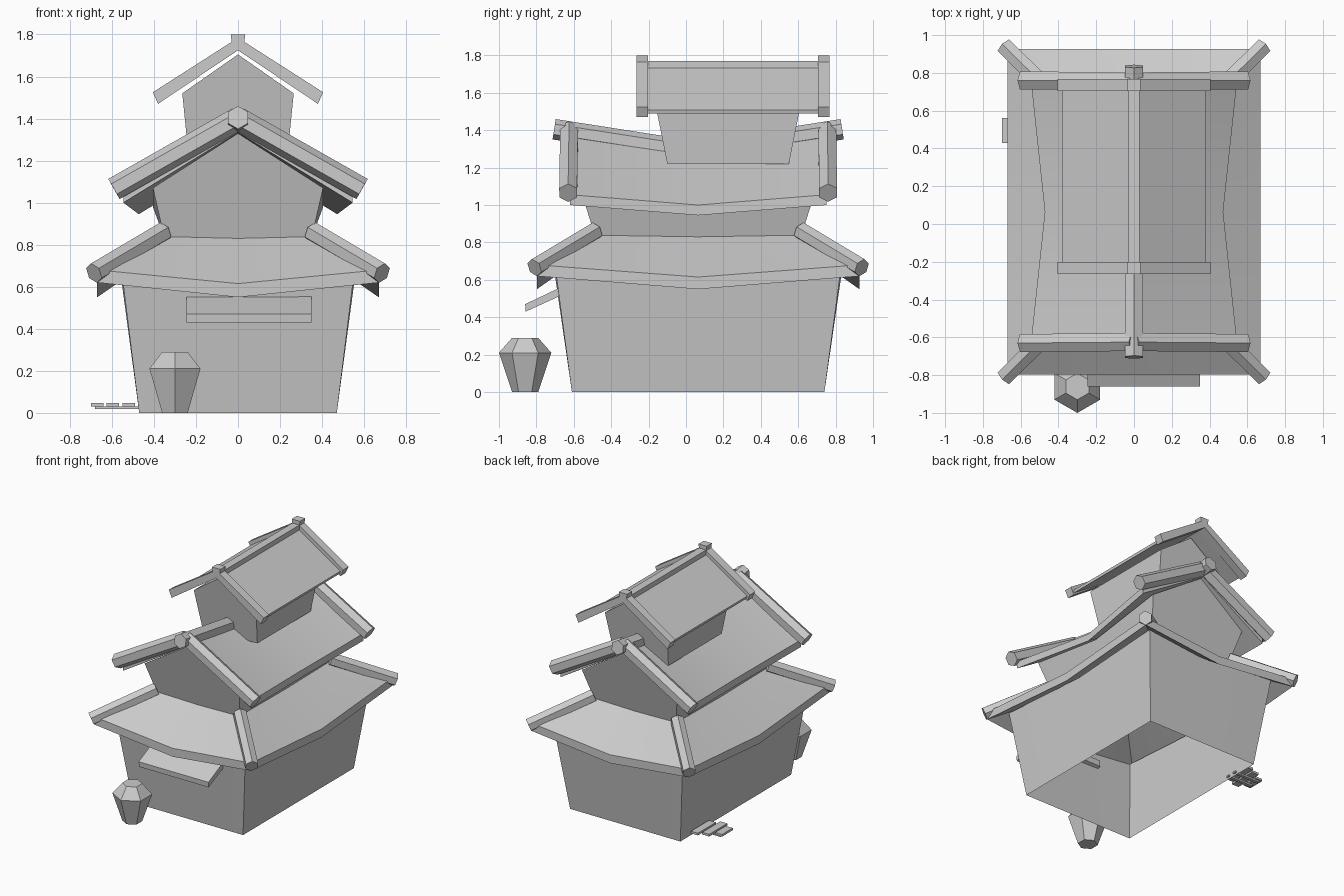
import bpy, bmesh, math
from mathutils import Vector

cube = bpy.data.objects.get("Cube")
if cube:
    bpy.data.objects.remove(cube, do_unlink=True)

grey = bpy.data.materials.new("plain_grey")
grey.use_nodes = True
COLOR = (0.6, 0.6, 0.6, 1)
grey.diffuse_color = COLOR
grey.node_tree.nodes["Principled BSDF"].inputs["Base Color"].default_value = COLOR

MID = 0.065   # y of the building's centre line


def loft(name, rings, caps=True):
    """Skin a list of closed rings that all have the same point count."""
    bm = bmesh.new()
    loops = [[bm.verts.new(p) for p in ring] for ring in rings]
    n = len(loops[0])
    for a, b in zip(loops, loops[1:]):
        for i in range(n):
            j = (i + 1) % n
            bm.faces.new((a[i], a[j], b[j], b[i]))
    if caps:
        bm.faces.new(loops[0])
        bm.faces.new(loops[-1])
    bmesh.ops.recalc_face_normals(bm, faces=bm.faces)
    mesh = bpy.data.meshes.new(name)
    bm.to_mesh(mesh)
    bm.free()
    mesh.materials.append(grey)
    ob = bpy.data.objects.new(name, mesh)
    bpy.context.collection.objects.link(ob)
    bpy.ops.object.select_all(action='DESELECT')
    ob.select_set(True)
    bpy.context.view_layer.objects.active = ob
    bpy.ops.object.shade_smooth_by_angle(angle=math.radians(35))
    return ob


def extrude(name, profile, y0, y1):
    """Extrude an (x, z) outline along y."""
    return loft(name, [[(x, y, z) for x, z in profile] for y in (y0, y1)])


def box(name, x0, x1, y0, y1, z0, z1):
    return extrude(name, [(x0, z0), (x1, z0), (x1, z1), (x0, z1)], y0, y1)


def tube(name, start, end, r):
    """Six-sided log with one corner pointing up."""
    a, b = Vector(start), Vector(end)
    axis = (b - a).normalized()
    side = axis.cross(Vector((0, 0, 1))).normalized()
    up = side.cross(axis)
    offs = [r * (up * math.cos(k * math.pi / 3) + side * math.sin(k * math.pi / 3))
            for k in range(6)]
    return loft(name, [[p + o for o in offs] for p in (a, b)])


def ring8(hx, hy, corner_z, mid_z):
    """Rectangle ring with a dipped point in the middle of each side."""
    signs = [(-1, -1), (0, -1), (1, -1), (1, 0), (1, 1), (0, 1), (-1, 1), (-1, 0)]
    return [(sx * hx, MID + sy * hy, corner_z if sx and sy else mid_z)
            for sx, sy in signs]


def house(name, cy, bottom, eave, apex, mid_drop):
    """Gabled wall block; each level is (half x, half y, z)."""
    rings = []
    for s in (-1, 0, 1):
        drop = mid_drop if s == 0 else 0
        ring = []
        for sx, (hx, hy, z) in ((-1, bottom), (1, bottom), (1, eave), (0, apex), (-1, eave)):
            ring.append((sx * hx, cy + s * hy, z if z == bottom[2] else z - drop))
        rings.append(ring)
    ob = loft(name, rings)
    # the block is hollow underneath
    bm = bmesh.new()
    bm.from_mesh(ob.data)
    floor = [f for f in bm.faces if all(v.co.z < bottom[2] + 0.01 for v in f.verts)]
    bmesh.ops.delete(bm, geom=floor, context='FACES')
    bm.to_mesh(ob.data)
    bm.free()


# Ground floor walls, open below
loft("ground_walls", [ring8(0.47, 0.675, 0, 0), ring8(0.553, 0.765, 0.67, 0.62)], caps=False)

# Lower hipped roof with upturned corners
loft("lower_roof", [ring8(0.35, 0.55, 0.77, 0.77), ring8(0.67, 0.862, 0.62, 0.55),
                    ring8(0.67, 0.862, 0.68, 0.615), ring8(0.35, 0.55, 0.84, 0.83)], caps=False)
for sx in (-1, 1):
    for sy in (-1, 1):
        tube("hip_log", (sx * 0.355, MID + sy * 0.55, 0.86),
             (sx * 0.685, MID + sy * 0.875, 0.665), 0.05)

# Upper storey walls and sagging gable roof
house("upper_walls", MID, (0.35, 0.55, 0.83), (0.405, 0.625, 1.07), (0, 0.665, 1.33), 0.09)
T = 0.055
roof = []
for s in (-1, 0, 1):
    e, ze, zr = (0.545, 1.055, 1.39) if s else (0.472, 1.0, 1.29)
    outline = [(-e, ze), (0, zr), (e, ze), (e, ze - T), (0, zr - T), (-e, ze - T)]
    roof.append([(x, MID + s * 0.685, z) for x, z in outline])
loft("upper_roof", roof)
for sy in (-1, 1):
    tube("ridge_log", (0, MID + sy * 0.77, 1.405), (0, MID, 1.285), 0.055)
    for sx in (-1, 1):
        tube("gable_log", (0, MID + sy * 0.69, 1.40), (sx * 0.59, MID + sy * 0.695, 1.065), 0.055)

# Turret
house("turret_walls", 0.225, (0.235, 0.325, 1.22), (0.265, 0.385, 1.52), (0, 0.395, 1.705), 0)
extrude("turret_roof", [(-0.38, 1.508), (0, 1.752), (0.38, 1.508),
                        (0.375, 1.488), (0, 1.728), (-0.375, 1.488)], -0.21, 0.71)
box("turret_ridge", -0.03, 0.03, -0.21, 0.71, 1.73, 1.77)
half = [(0.035, 1.80), (0.03, 1.765), (0.405, 1.525), (0.38, 1.47)]
board = half + [(0, 1.725)] + [(-x, z) for x, z in reversed(half)]
for y in (-0.265, 0.705):
    extrude("turret_bargeboard", board, y, y + 0.063)

# Awning over the front
slope = [(-0.66, 0.565), (-0.86, 0.47), (-0.857, 0.43), (-0.66, 0.52)]
loft("front_awning", [[(x, y, z) for y, z in slope] for x in (-0.245, 0.35)])

# Hexagonal pot
loft("pot", [[(-0.30 + r * math.sin(k * math.pi / 3), -0.86 + r * math.cos(k * math.pi / 3), z)
              for k in range(6)] for r, z in ((0.07, 0), (0.14, 0.21), (0.07, 0.29))])

# Slatted doorstep on the side
for x, y0, y1 in ((-0.70, 0.43, 0.56), (-0.625, 0.39, 0.61), (-0.55, 0.42, 0.64)):
    box("step_slat", x, x + 0.06, y0, y1, 0.03, 0.047)
for y in (0.455, 0.525):
    box("step_rail", -0.68, -0.46, y, y + 0.025, 0.018, 0.03)
